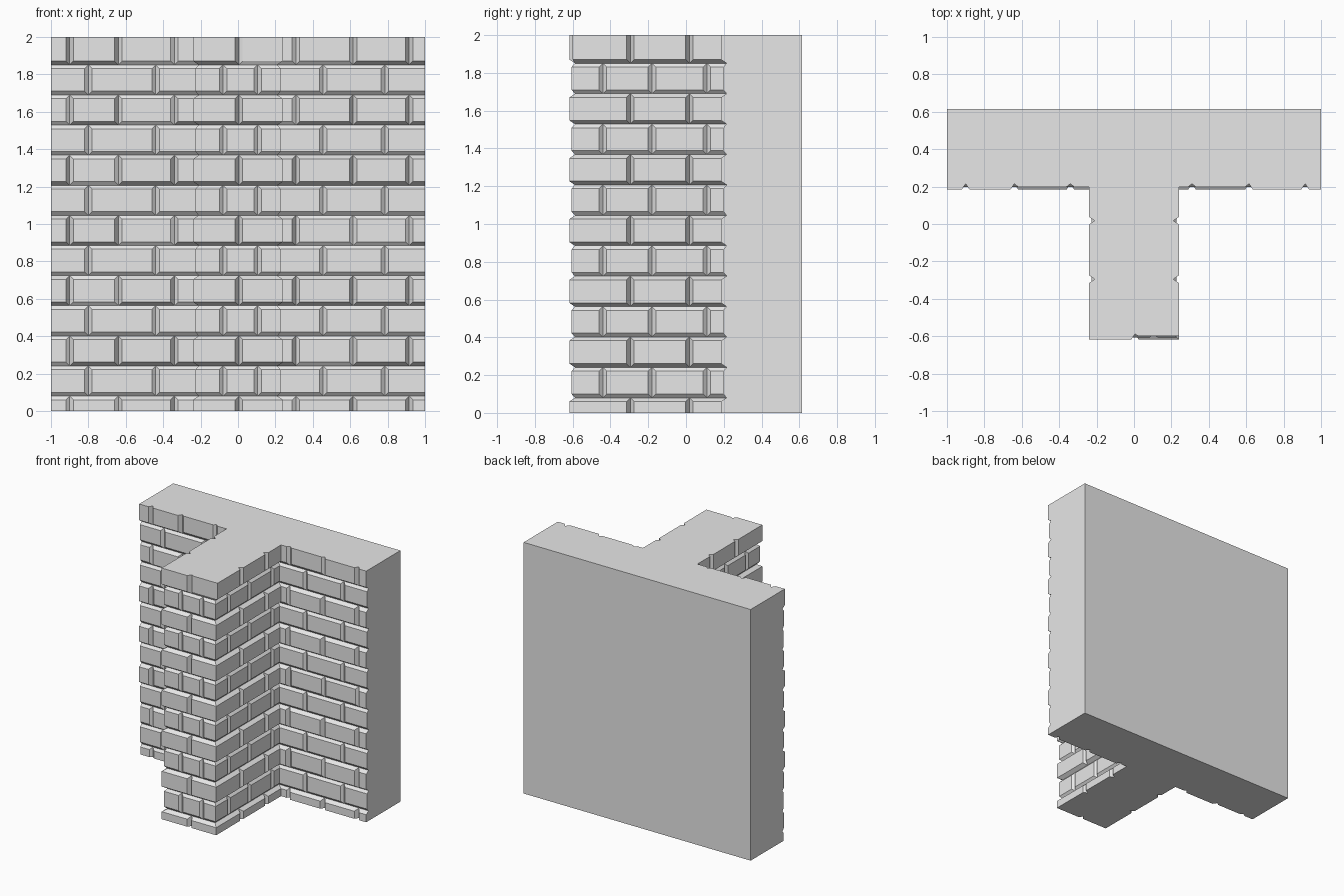
import bpy
import bmesh
import random
from mathutils import Vector

cube = bpy.data.objects.get("Cube")
if cube:
    bpy.data.objects.remove(cube, do_unlink=True)

random.seed(4)
TOP, END, BACK = 2.0, 1.0, 0.615
WALL_Y, PILLAR_X, PILLAR_Y = 0.215, 0.21, -0.588   # mortar planes
FIRST, PITCH, ROWS, BEVEL = 0.08, 0.161, 13, 0.02

stone = bpy.data.materials.new("grey_stone")
stone.use_nodes = True
stone.diffuse_color = (0.8, 0.8, 0.8, 1)
stone.node_tree.nodes["Principled BSDF"].inputs["Base Color"].default_value = (0.8, 0.8, 0.8, 1)


def finish(bm, name):
    bmesh.ops.recalc_face_normals(bm, faces=bm.faces)
    mesh = bpy.data.meshes.new(name)
    bm.to_mesh(mesh)
    bm.free()
    mesh.materials.append(stone)
    obj = bpy.data.objects.new(name, mesh)
    bpy.context.collection.objects.link(obj)
    return obj


def brick(bm, origin, along, out, span, zs, proud, ends):
    """Bevelled brick on a mortar plane; ends are the insets at its two sides."""
    (a0, a1), (z0, z1) = span, zs
    low = BEVEL if z0 > 0 else 0
    high = BEVEL if z1 < TOP else 0

    def ring(a, b, c, d, depth):
        base = Vector(origin) + Vector(out) * depth
        return [bm.verts.new(base + Vector(along) * u + Vector((0, 0, w)))
                for u, w in ((a, c), (b, c), (b, d), (a, d))]

    back = ring(a0, a1, z0, z1, 0)
    face = ring(a0 + ends[0], a1 - ends[1], z0 + low, z1 - high, proud)
    bm.faces.new(back)
    bm.faces.new(face)
    for i in range(4):
        j = (i + 1) % 4
        bm.faces.new((back[i], back[j], face[j], face[i]))


def course(bm, origin, along, out, cuts, zs, prouds, ends):
    """Row of bricks between the listed joints."""
    last = len(cuts) - 2
    for i in range(last + 1):
        inset = (ends[0] if i == 0 else BEVEL, ends[1] if i == last else BEVEL)
        brick(bm, origin, along, out, cuts[i:i + 2], zs, prouds[i], inset)


# Plain T-shaped body
bm = bmesh.new()
outline = [(-END, BACK), (-END, WALL_Y), (-PILLAR_X, WALL_Y), (-PILLAR_X, PILLAR_Y),
           (PILLAR_X, PILLAR_Y), (PILLAR_X, WALL_Y), (END, WALL_Y), (END, BACK)]
base = bm.faces.new([bm.verts.new((x, y, 0)) for x, y in outline])
body = bmesh.ops.extrude_face_region(bm, geom=[base])
bmesh.ops.translate(bm, vec=(0, 0, TOP),
                    verts=[v for v in body["geom"] if isinstance(v, bmesh.types.BMVert)])
finish(bm, "wall_body")

# Joint positions of the two alternating courses
LEFT = ([-END, -0.90, -0.64, -0.34, -PILLAR_X], [-END, -0.80, -0.44, -PILLAR_X])
RIGHT = ([PILLAR_X, 0.31, 0.615, 0.915, END], [PILLAR_X, 0.455, 0.785, END])
FRONT = ([-PILLAR_X, 0.005, PILLAR_X], [-PILLAR_X, -0.08, 0.105, PILLAR_X])
SIDE = ([PILLAR_Y, -0.295, 0.018, WALL_Y], [PILLAR_Y, -0.44, -0.18, 0.11, WALL_Y])

wall, pillar = bmesh.new(), bmesh.new()
for row in range(ROWS):
    kind = row % 2
    zs = (max(0, FIRST + PITCH * (row - 1)), min(TOP, FIRST + PITCH * row))
    if row == ROWS - 1:
        zs = (zs[0], TOP)
    proud = 0.018 if kind else 0.03

    # Wall courses, with the bricks beside the pillar set back in the top row
    for cuts, ends in ((LEFT[kind], (0, 0)), (RIGHT[kind], (0, 0))):
        depths = []
        for a, b in zip(cuts, cuts[1:]):
            inner = abs(a + b) / 2 < 0.63
            back = inner if row == ROWS - 1 else random.random() < 0.25
            depths.append(proud - (0.014 if back and not kind else 0))
        course(wall, (0, WALL_Y, 0), (1, 0, 0), (0, -1, 0), cuts, zs, depths, ends)

    # Pillar front, mitred into the side bricks at both corners
    cuts = FRONT[kind]
    front = [proud] * (len(cuts) - 1)
    if row == ROWS - 1:
        front[-1] = 0.012
    course(pillar, (0, PILLAR_Y, 0), (1, 0, 0), (0, -1, 0), cuts, zs, front, (-proud, -proud))

    # Pillar sides
    for sign, corner in ((-1, front[0]), (1, front[-1])):
        cuts = SIDE[kind]
        course(pillar, (sign * PILLAR_X, 0, 0), (0, 1, 0), (sign, 0, 0), cuts, zs,
               [proud] * (len(cuts) - 1), (-corner, 0))

finish(wall, "wall_bricks")
finish(pillar, "pillar_bricks")
